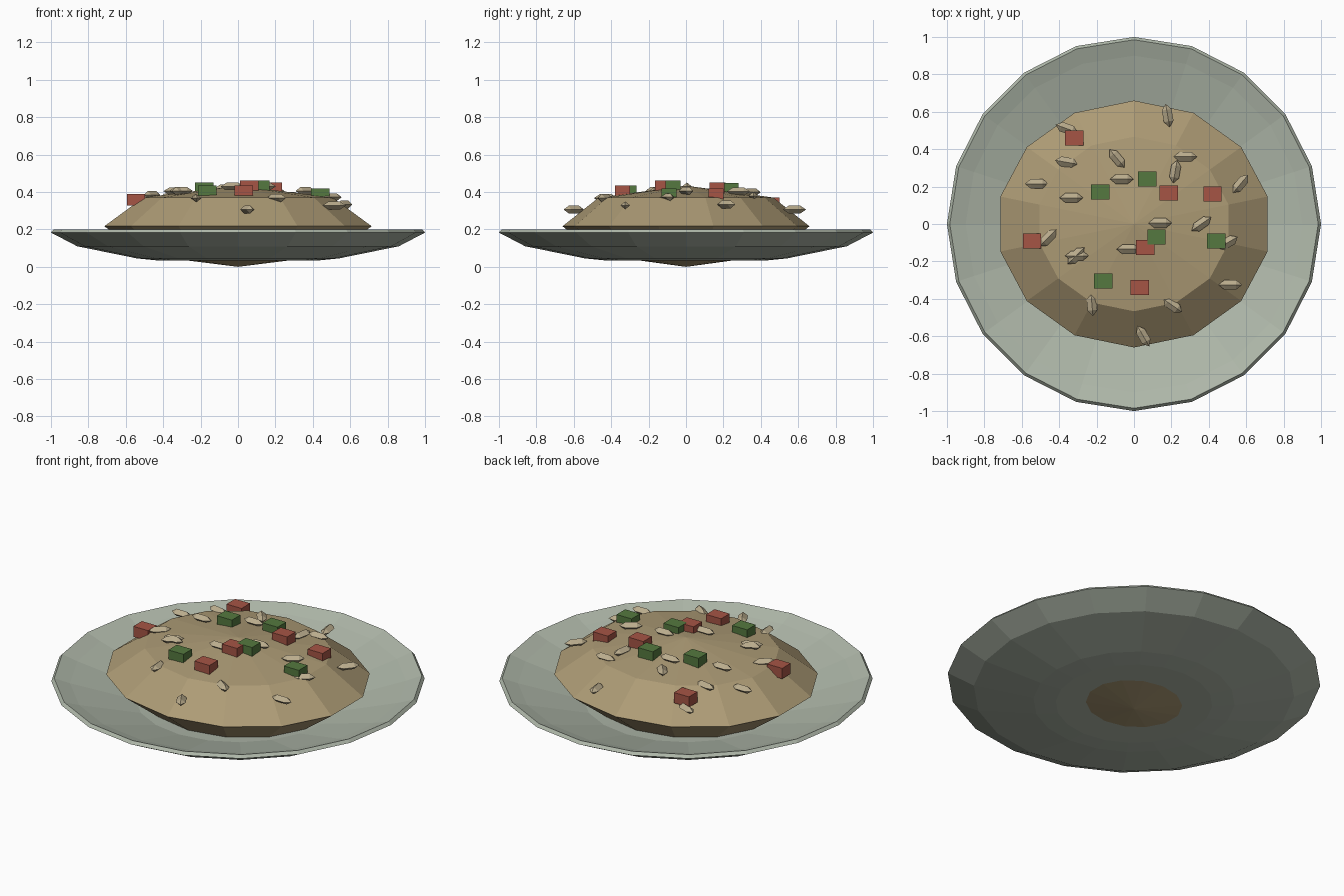
import bpy, bmesh
from math import sin, cos, pi, radians, sqrt
from mathutils import Matrix

if "Cube" in bpy.data.objects:
    bpy.data.objects.remove(bpy.data.objects["Cube"])

RX, RY, H = 0.733, 0.66, 0.217   # mound radii and half height


def material(name, rgb):
    m = bpy.data.materials.new(name)
    m.diffuse_color = (*rgb, 1)
    m.use_nodes = True
    m.node_tree.nodes["Principled BSDF"].inputs["Base Color"].default_value = m.diffuse_color
    return m


def finish(name, bm, mat):
    bmesh.ops.recalc_face_normals(bm, faces=bm.faces[:])
    me = bpy.data.meshes.new(name)
    bm.to_mesh(me)
    bm.free()
    me.materials.append(mat)
    ob = bpy.data.objects.new(name, me)
    bpy.context.collection.objects.link(ob)
    return ob


def lathe(name, profile, sides, mat):
    bm = bmesh.new()
    rings = []
    for r, z in profile:
        rings.append([bm.verts.new((r * cos(2 * pi * i / sides), r * sin(2 * pi * i / sides), z))
                      for i in range(sides)])
    for a, b in zip(rings, rings[1:]):
        for i in range(sides):
            j = (i + 1) % sides
            bm.faces.new((a[i], a[j], b[j], b[i]))
    bm.faces.new(rings[0][::-1])
    bm.faces.new(rings[-1])
    return finish(name, bm, mat)


def surface_z(x, y):
    return H + H * sqrt(max(0, 1 - (x / RX) ** 2 - (y / RY) ** 2))


glaze = material("glaze", (0.43, 0.48, 0.40))
rice = material("rice", (0.42, 0.33, 0.18))
grain_mat = material("grain", (0.50, 0.42, 0.27))
red = material("red_pepper", (0.38, 0.09, 0.06))
green = material("green_pepper", (0.09, 0.19, 0.05))

# Plate
lathe("plate", [(0.42, 0.033), (0.54, 0.045), (0.86, 0.11), (1.0, 0.183), (0.985, 0.2),
                (0.9, 0.17), (0.55, 0.07), (0.42, 0.06)], 20, glaze)

# Food mound, its lower tip reaching through the plate
bm = bmesh.new()
bmesh.ops.create_uvsphere(bm, u_segments=14, v_segments=4, radius=1)
bmesh.ops.transform(bm, matrix=Matrix.Translation((0, 0, H)) @ Matrix.Diagonal((RX, RY, H, 1)),
                    verts=bm.verts[:])
finish("food_mound", bm, rice)

# Diced vegetables
dice = [("red_dice", red, [(-0.32, 0.46), (0.185, 0.165), (0.42, 0.16), (-0.545, -0.09),
                           (0.06, -0.125), (0.03, -0.34)]),
        ("green_dice", green, [(-0.18, 0.17), (0.07, 0.24), (0.12, -0.07), (0.44, -0.09),
                               (-0.165, -0.305)])]
for name, mat, spots in dice:
    for x, y in spots:
        bm = bmesh.new()
        bmesh.ops.create_cube(bm, size=1)
        bmesh.ops.transform(bm, matrix=Matrix.Diagonal((0.098, 0.08, 0.062, 1)), verts=bm.verts[:])
        finish(name, bm, mat).location = (x, y, surface_z(x, y))

# Loose grains: x, y, turn in degrees
grains = [(0.18, 0.58, 100), (-0.36, 0.51, -20), (-0.36, 0.33, -10), (-0.09, 0.35, -50),
          (0.275, 0.36, 0), (0.22, 0.28, 80), (-0.065, 0.24, 0), (-0.52, 0.215, 0),
          (-0.335, 0.14, 0), (0.57, 0.215, 50), (0.14, 0.005, 0), (0.36, 0.0, 35),
          (-0.46, -0.075, 45), (0.50, -0.1, 30), (-0.03, -0.135, 0), (-0.305, -0.17, 0),
          (-0.31, -0.17, 45), (-0.225, -0.43, 95), (0.205, -0.435, -35), (0.05, -0.6, -60),
          (0.515, -0.325, 0)]
for x, y, turn in grains:
    bm = bmesh.new()
    bmesh.ops.create_uvsphere(bm, u_segments=4, v_segments=3, radius=1)
    bmesh.ops.transform(bm, matrix=Matrix.Diagonal((0.063, 0.03, 0.024, 1)) @ Matrix.Rotation(pi / 2, 4, 'Y'),
                        verts=bm.verts[:])
    ob = finish("grain", bm, grain_mat)
    ob.location = (x, y, surface_z(x, y))
    ob.rotation_euler.z = radians(turn)
